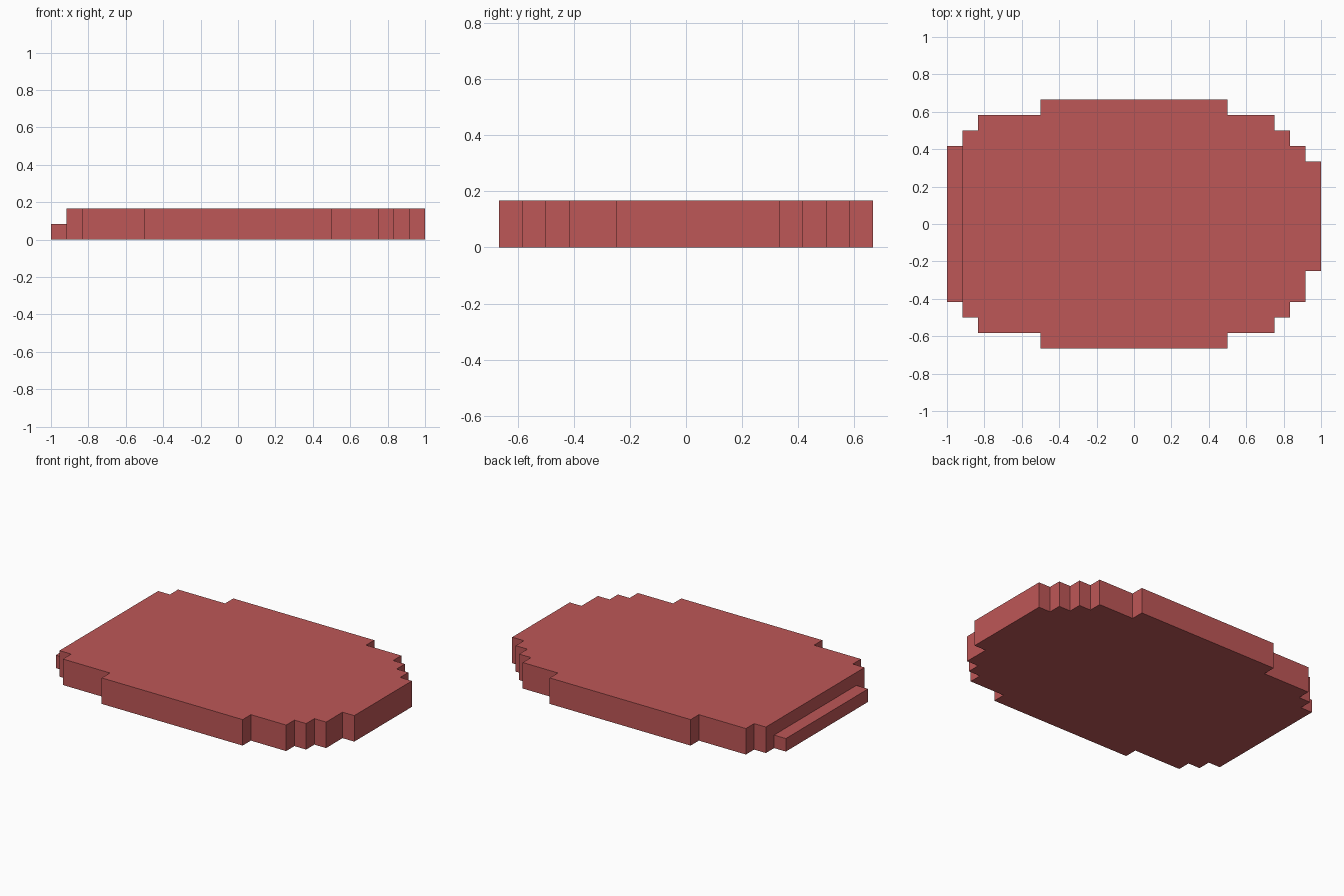
import bpy
import bmesh

if "Cube" in bpy.data.objects:
    bpy.data.objects.remove(bpy.data.objects["Cube"])

U = 1 / 12  # grid step of the stepped outline

red = bpy.data.materials.new("muted red")
red.diffuse_color = (0.515, 0.095, 0.095, 1)
red.use_nodes = True
red.node_tree.nodes["Principled BSDF"].inputs["Base Color"].default_value = red.diffuse_color


def prism(name, outline, height):
    """Extrude a closed outline (in grid steps) up from the ground."""
    bm = bmesh.new()
    base = bm.faces.new([bm.verts.new((x * U, y * U, 0)) for x, y in outline])
    top = bmesh.ops.extrude_face_region(bm, geom=[base], use_keep_orig=True)["geom"]
    verts = [v for v in top if isinstance(v, bmesh.types.BMVert)]
    bmesh.ops.translate(bm, verts=verts, vec=(0, 0, height * U))
    bmesh.ops.recalc_face_normals(bm, faces=bm.faces)
    mesh = bpy.data.meshes.new(name)
    bm.to_mesh(mesh)
    bm.free()
    mesh.materials.append(red)
    obj = bpy.data.objects.new(name, mesh)
    bpy.context.collection.objects.link(obj)
    return obj


# Stepped half outline, front to back symmetric except at the right end
half = [(11, 5), (10, 5), (10, 6), (9, 6), (9, 7), (6, 7), (6, 8),
        (-6, 8), (-6, 7), (-10, 7), (-10, 6), (-11, 6)]
right_end = [(11, -3), (12, -3), (12, 4), (11, 4)]
front = [(x, -y) for x, y in reversed(half)]

# Main slab
prism("slab", right_end + half + front, 2)

# Low step along the left end
prism("left_step", [(-12, -5), (-11, -5), (-11, 5), (-12, 5)], 1)
